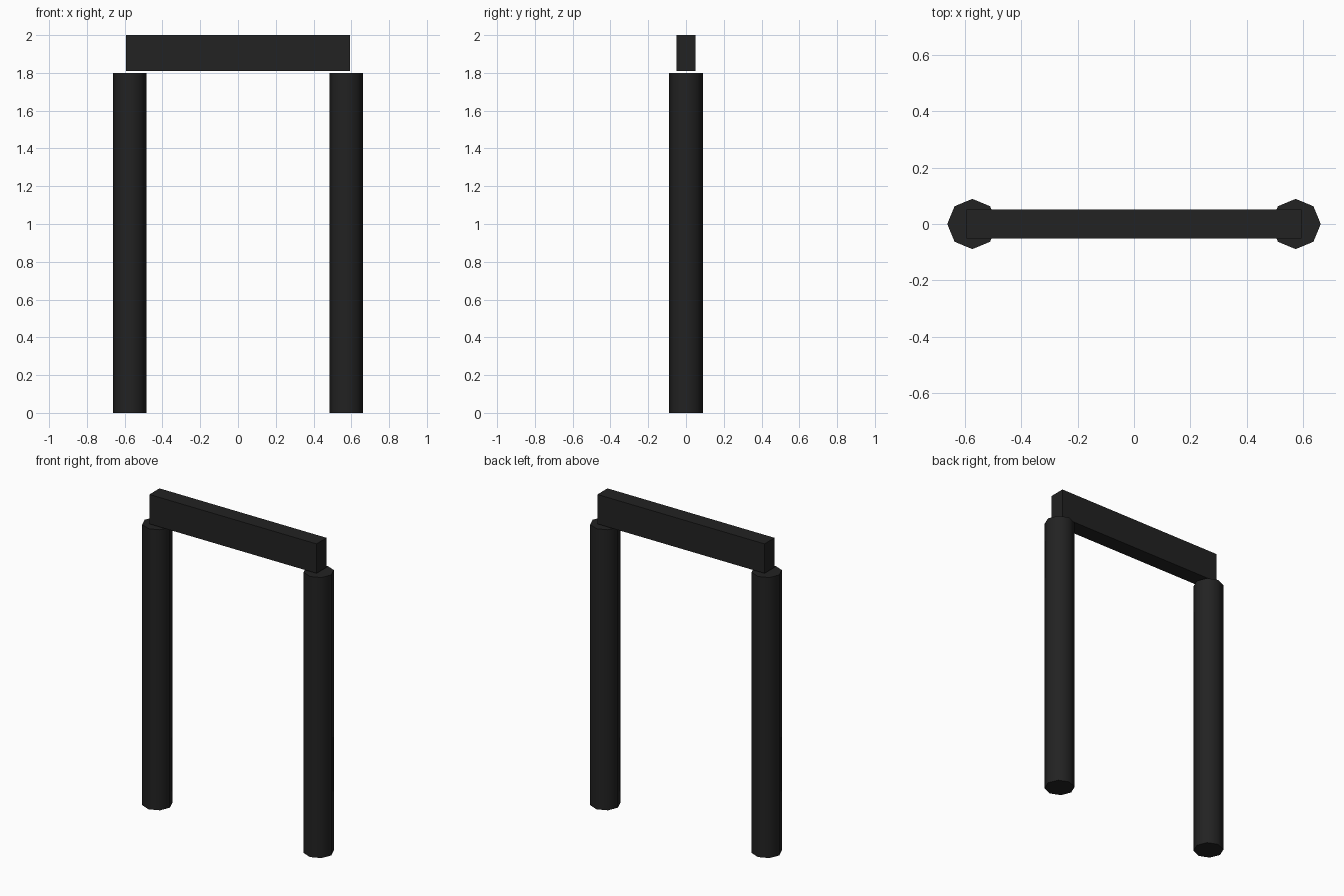
import bpy
import math

if "Cube" in bpy.data.objects:
    bpy.data.objects.remove(bpy.data.objects["Cube"])

# Single near-black colour
black = bpy.data.materials.new("charcoal_black")
black.diffuse_color = (0.016, 0.016, 0.016, 1)
black.use_nodes = True
black.node_tree.nodes["Principled BSDF"].inputs["Base Color"].default_value = black.diffuse_color

POST_X, POST_R, POST_H = 0.573, 0.089, 1.80
BEAM_HALF_X, BEAM_HALF_Y, BEAM_Z0, BEAM_Z1 = 0.593, 0.051, 1.811, 2.0


def add_post(name, x):
    """Eight-sided post with smooth sides and flat caps."""
    bpy.ops.mesh.primitive_cylinder_add(
        vertices=8, radius=POST_R, depth=POST_H, location=(x, 0, POST_H / 2))
    ob = bpy.context.object
    ob.name = name
    ob.data.materials.append(black)
    bpy.ops.object.shade_smooth_by_angle(angle=math.radians(60))


# Two upright posts
for side, sx in (("left", -1), ("right", 1)):
    add_post(side + "_post", sx * POST_X)

# Crossbeam, sitting just above the post tops
bpy.ops.mesh.primitive_cube_add(size=1, location=(0, 0, (BEAM_Z0 + BEAM_Z1) / 2))
beam = bpy.context.object
beam.name = "crossbeam"
beam.scale = (2 * BEAM_HALF_X, 2 * BEAM_HALF_Y, BEAM_Z1 - BEAM_Z0)
bpy.ops.object.transform_apply(location=False, rotation=False, scale=True)
beam.data.materials.append(black)
